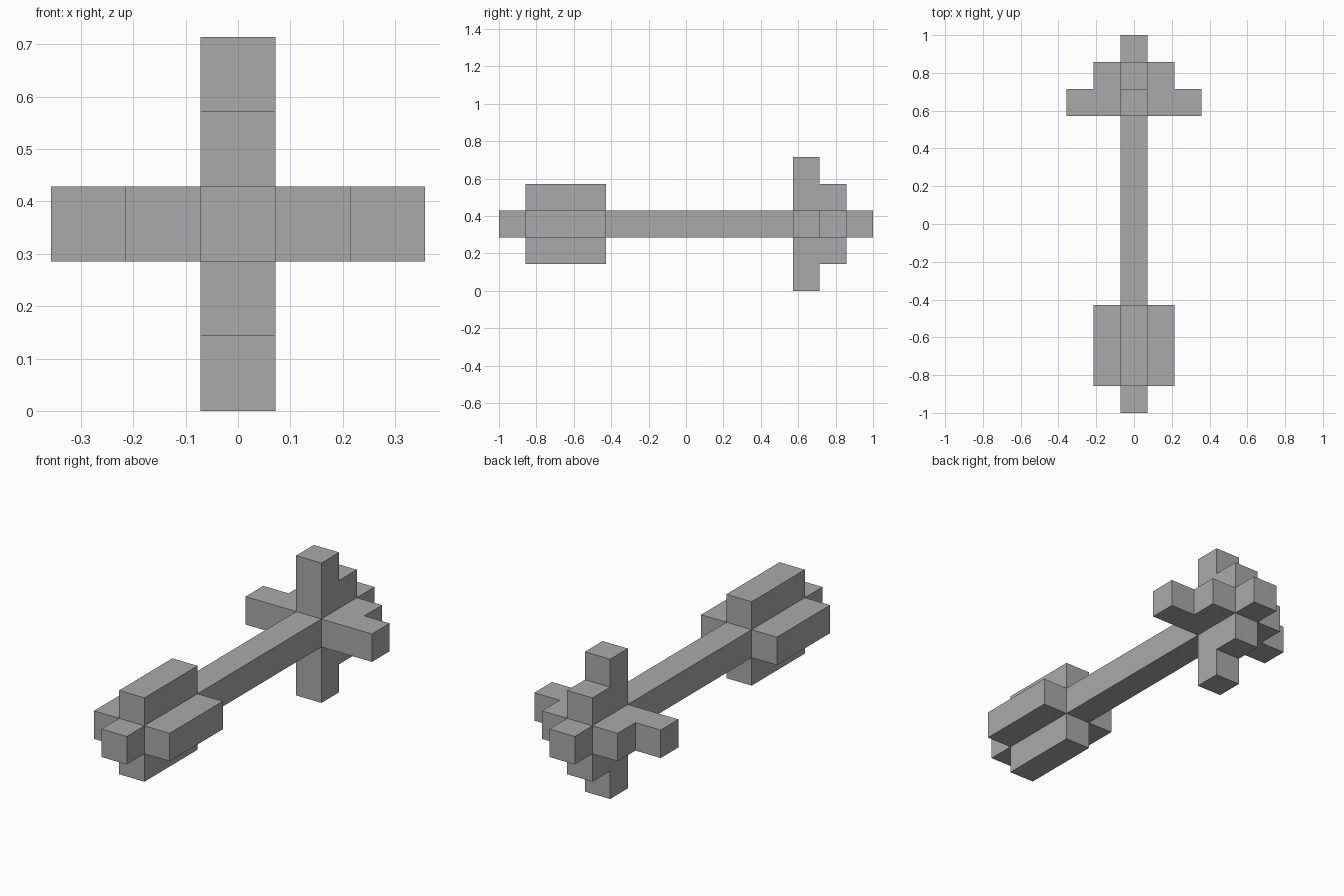
import bpy
import bmesh
from math import pi
from mathutils import Matrix, Vector

if "Cube" in bpy.data.objects:
    bpy.data.objects.remove(bpy.data.objects["Cube"])

U = 1 / 7                                # one block
AXIS = Vector((0, 0, 2.5 * U))           # centre line of the shaft

grey = bpy.data.materials.new("plain_grey")
grey.use_nodes = True
colour = (0.4, 0.4, 0.4, 1)
grey.diffuse_color = colour
grey.node_tree.nodes["Principled BSDF"].inputs["Base Color"].default_value = colour


def plate(name, outline, turn=0):
    """Extrude a (y, height) outline one block wide, then turn it about the shaft."""
    bm = bmesh.new()
    face = bm.faces.new([bm.verts.new((-U / 2, y * U, h * U)) for y, h in outline])
    new = bmesh.ops.extrude_face_region(bm, geom=[face])["geom"]
    bmesh.ops.translate(bm, vec=(U, 0, 0),
                        verts=[v for v in new if isinstance(v, bmesh.types.BMVert)])
    bmesh.ops.recalc_face_normals(bm, faces=bm.faces)
    bm.transform(Matrix.Translation(AXIS) @ Matrix.Rotation(turn, 4, "Y"))
    mesh = bpy.data.meshes.new(name)
    bm.to_mesh(mesh)
    bm.free()
    mesh.materials.append(grey)
    obj = bpy.data.objects.new(name, mesh)
    bpy.context.collection.objects.link(obj)


# Square shaft running the full length
plate("shaft", [(-7, -0.5), (7, -0.5), (7, 0.5), (-7, 0.5)])

# Four tail vanes and four stepped head blades around the shaft
vane = [(-6, 0.5), (-3, 0.5), (-3, 1.5), (-6, 1.5)]
blade = [(4, 0.5), (6, 0.5), (6, 1.5), (5, 1.5), (5, 2.5), (4, 2.5)]
for i, side in enumerate(("top", "left", "bottom", "right")):
    plate("tail_vane_" + side, vane, i * pi / 2)
    plate("head_blade_" + side, blade, i * pi / 2)
